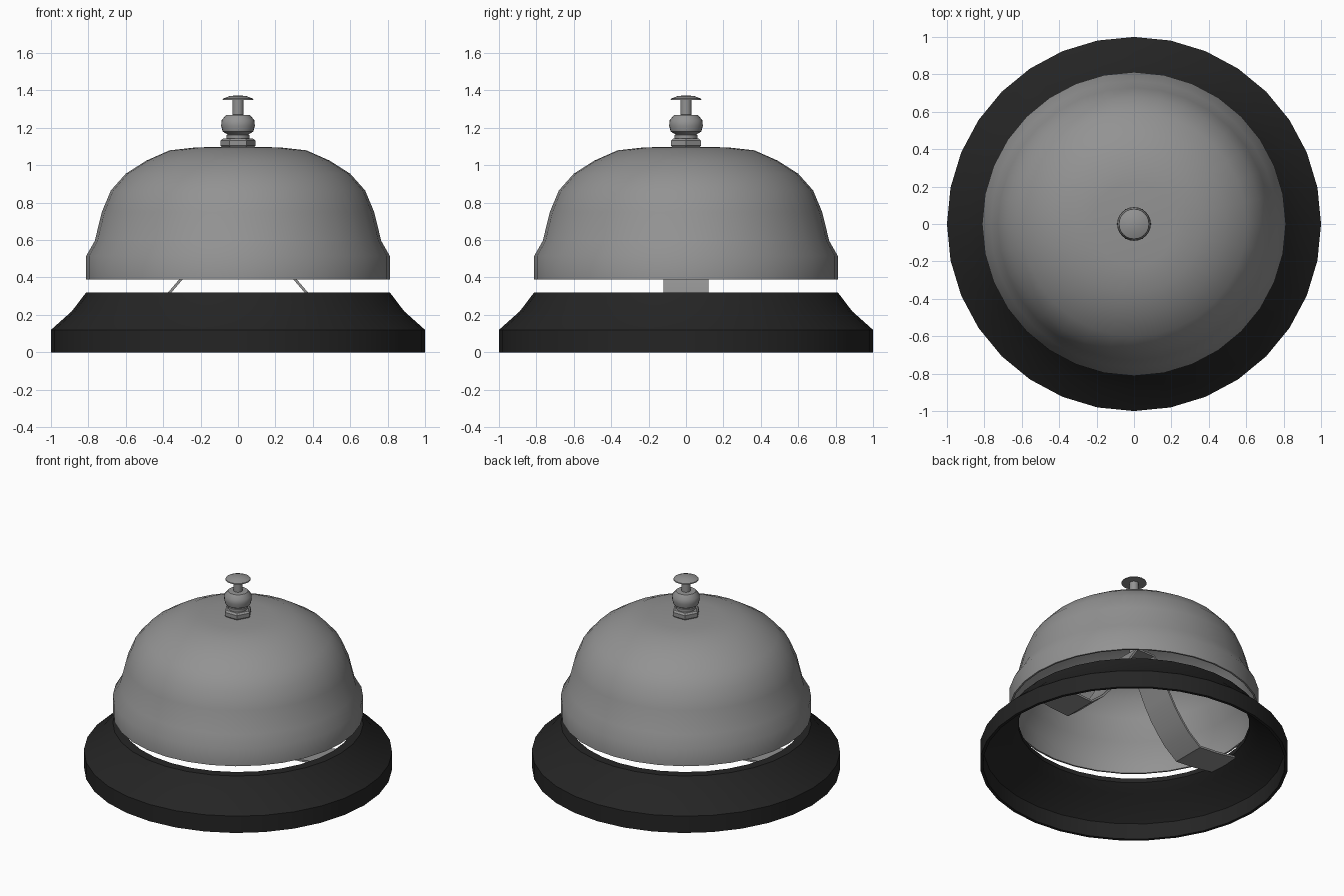
import bpy, bmesh, math
from mathutils import Vector

if "Cube" in bpy.data.objects:
    bpy.data.objects.remove(bpy.data.objects["Cube"])


def material(name, rgb):
    m = bpy.data.materials.new(name)
    m.diffuse_color = (*rgb, 1)
    m.use_nodes = True
    m.node_tree.nodes["Principled BSDF"].inputs["Base Color"].default_value = m.diffuse_color
    return m


METAL = material("grey_metal", (0.29, 0.29, 0.29))
BLACK = material("black_base", (0.018, 0.018, 0.018))


def finish(name, bm, mat, angle):
    bmesh.ops.remove_doubles(bm, verts=bm.verts, dist=1e-5)
    bmesh.ops.recalc_face_normals(bm, faces=bm.faces)
    me = bpy.data.meshes.new(name)
    bm.to_mesh(me)
    bm.free()
    ob = bpy.data.objects.new(name, me)
    bpy.context.collection.objects.link(ob)
    me.materials.append(mat)
    bpy.ops.object.select_all(action='DESELECT')
    ob.select_set(True)
    bpy.context.view_layer.objects.active = ob
    bpy.ops.object.shade_smooth_by_angle(angle=math.radians(angle))
    return ob


def lathe(name, profile, mat, sides=32, closed=False, angle=40):
    """Revolve (radius, height) points around z."""
    bm = bmesh.new()
    pts = [bm.verts.new((r, 0, z)) for r, z in profile]
    edges = [bm.edges.new(p) for p in zip(pts, pts[1:])]
    if closed:
        edges.append(bm.edges.new((pts[-1], pts[0])))
    bmesh.ops.spin(bm, geom=pts + edges, cent=(0, 0, 0), axis=(0, 0, 1),
                   angle=2 * math.pi, steps=sides, use_merge=True)
    return finish(name, bm, mat, angle)


# Hollow base ring with an inward lip at the top
lathe("base_ring", [(1, 0), (1, .12), (.888, .22), (.812, .32), (.75, .32),
                    (.75, .29), (.81, .24), (.87, .205), (.975, .11), (.98, 0)],
      BLACK, closed=True)

# Thin bell dome: outer profile, then the same profile pulled inward
outer = [(.812, .39), (.812, .515), (.766, .595), (.728, .75), (.68, .865),
         (.6, .955), (.49, 1.025), (.365, 1.08), (.22, 1.096), (0, 1.098)]
inner = [(max(r - .012, 0), z - (.012 if z > .9 else 0)) for r, z in reversed(outer)]
lathe("bell_dome", outer + inner, METAL, closed=True)

# Chamfered hexagonal nut
lathe("nut", [(0, 1.095), (.083, 1.095), (.093, 1.105), (.093, 1.132), (.08, 1.143), (0, 1.143)],
      METAL, sides=6, angle=20)

# Collar and rounded knob
lathe("knob", [(0, 1.14), (.062, 1.14), (.062, 1.162), (.055, 1.165), (.082, 1.18),
               (.09, 1.21), (.088, 1.24), (.065, 1.268), (0, 1.272)], METAL, sides=24)

# Plunger rod and push button
lathe("plunger_rod", [(0, .74), (.03, .74), (.03, 1.355), (0, 1.355)], METAL, sides=16)
lathe("push_button", [(0, 1.348), (.082, 1.35), (.08, 1.356), (.045, 1.37), (0, 1.374)],
      METAL, sides=24)

# Arched metal strap spanning the base inside the dome
half = [(.07, .78), (.15, .66), (.2, .55), (.25, .465), (.305, .39), (.365, .32),
        (.46, .245), (.6, .255), (.77, .28)]
path = [Vector((-x, z)) for x, z in reversed(half)] + [Vector(p) for p in half]
bm = bmesh.new()
rings = []
for i, p in enumerate(path):
    t = (path[min(i + 1, len(path) - 1)] - path[max(i - 1, 0)]).normalized()
    n = Vector((-t.y, t.x)) * .007
    rings.append([bm.verts.new((q.x, y, q.y)) for q, y in
                  ((p + n, -.12), (p + n, .12), (p - n, .12), (p - n, -.12))])
for a, b in zip(rings, rings[1:]):
    for k in range(4):
        bm.faces.new((a[k], a[(k + 1) % 4], b[(k + 1) % 4], b[k]))
bm.faces.new(rings[0])
bm.faces.new(rings[-1])
finish("inner_strap", bm, METAL, 35)
